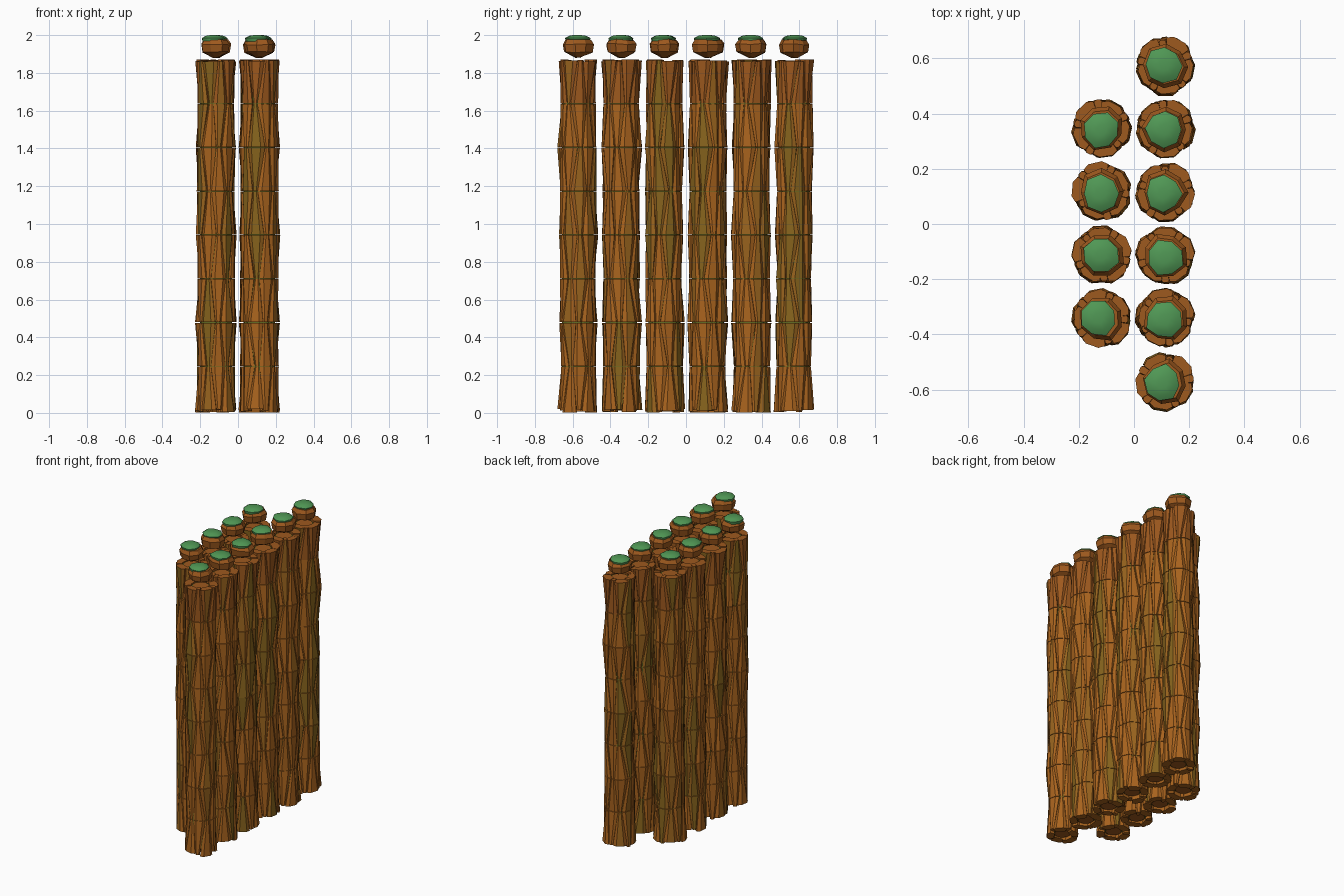
import bpy, bmesh, math, random

if "Cube" in bpy.data.objects:
    bpy.data.objects.remove(bpy.data.objects["Cube"])

random.seed(7)


def material(name, rgb):
    m = bpy.data.materials.new(name)
    m.diffuse_color = (*rgb, 1)
    m.use_nodes = True
    m.node_tree.nodes["Principled BSDF"].inputs["Base Color"].default_value = m.diffuse_color
    return m


BROWN = material("bark brown", (0.40, 0.127, 0.013))
OLIVE = material("bark olive", (0.24, 0.125, 0.012))
TAN = material("bark olive brown", (0.32, 0.127, 0.013))
RED = material("bark red brown", (0.34, 0.10, 0.013))
SEAM = material("moss seam", (0.12, 0.15, 0.018))
GREEN = material("moss green", (0.08, 0.31, 0.09))


def finish(bm, name, mats, loc, angle=None):
    bmesh.ops.recalc_face_normals(bm, faces=bm.faces[:])
    me = bpy.data.meshes.new(name)
    bm.to_mesh(me)
    bm.free()
    for m in mats:
        me.materials.append(m)
    ob = bpy.data.objects.new(name, me)
    ob.location = loc
    bpy.context.collection.objects.link(ob)
    if angle:
        bpy.ops.object.select_all(action='DESELECT')
        ob.select_set(True)
        bpy.context.view_layer.objects.active = ob
        bpy.ops.object.shade_smooth_by_angle(angle=math.radians(angle))
    return ob


def polar(a, r, z):
    return (r * math.cos(a), r * math.sin(a), z)


def loft(bm, rings, mats=(0,)):
    """Join closed rings of points and cap both ends; mats cycle around the sides."""
    vs = [[bm.verts.new(p) for p in ring] for ring in rings]
    n = len(vs[0])
    for cap in (vs[0][::-1], vs[-1]):
        bm.faces.new(cap).material_index = mats[0]
    for lo, hi in zip(vs, vs[1:]):
        for i in range(n):
            j = (i + 1) % n
            f = bm.faces.new((lo[i], lo[j], hi[j], hi[i]))
            f.material_index = mats[i % len(mats)]


SEGS, PLATES = 8, 10
LEVELS = [0.015 + k * 0.2318 for k in range(SEGS + 1)]


def bark(loc):
    """Stacked rings of tapering plates; wide ends meet to form lens shapes."""
    bm = bmesh.new()
    start = random.uniform(0, 6.28)
    turn = [random.uniform(-0.10, 0.10) for _ in LEVELS]
    rad = [[0.098 + (0.006 if k % 2 == 0 else -0.002) + random.uniform(-0.007, 0.007)
            for _ in range(PLATES)] for k in range(SEGS + 1)]
    rad[0] = [random.uniform(0.102, 0.112) for _ in range(PLATES)]
    tint = [[random.choice((0, 0, 0, 1, 2)) for _ in range(SEGS + 2)]
            for _ in range(PLATES)]
    for k in range(SEGS):
        for i in range(PLATES):
            rings = []
            for lev in (k, k + 1):
                wide = (i + lev) % 2 == 0
                half = math.radians(26.7 if wide else 8.5)
                a = start + turn[lev] + i * math.tau / PLATES
                r = rad[lev][i] * (1.0 if wide else 0.95)
                z = LEVELS[lev] + (0.0015 if lev == k else -0.0015)
                inner = 0.06
                if lev == 0:
                    z = random.uniform(0.001, 0.02)
                elif lev == SEGS:
                    z += random.uniform(-0.008, 0.004)
                rings.append([polar(a - half, inner, z),
                              polar(a - half, r * 0.93, z),
                              polar(a - half * 0.5, r, z),
                              polar(a + half * 0.5, r, z),
                              polar(a + half, r * 0.93, z),
                              polar(a + half, inner, z)])
            # both halves of one lens share the tint of its middle strip
            t = tint[i][k if (i + k) % 2 == 0 else k + 1]
            base = 3 if k == SEGS - 1 else 0
            side = 2 if t == 1 else base
            loft(bm, rings, (base, side, t or base, side, base, base))
    finish(bm, "trunk_bark", [BROWN, OLIVE, TAN, RED], loc, 28)


def core(loc):
    """Mossy inner trunk showing in the gaps, with plain ends."""
    bm = bmesh.new()
    loft(bm, [[polar(i * math.tau / 16, r, z) for i in range(16)]
              for r, z in ((0.05, 0.025), (0.084, 0.05), (0.084, 1.84), (0.05, 1.855))])
    for f in bm.faces:
        if len(f.verts) > 4:
            f.material_index = 1
    finish(bm, "trunk_core", [SEAM, RED], loc)


def top_cap(loc):
    """Faceted stump knob with a moss cushion on it."""
    start = random.uniform(0, 6.28)
    n = 8
    jit = [random.uniform(0.92, 1.08) for _ in range(n)]
    bm = bmesh.new()
    loft(bm, [[polar(start + i * math.tau / n, r * jit[i],
                     z + random.uniform(-0.004, 0.004)) for i in range(n)]
              for r, z in ((0.018, 1.882), (0.074, 1.91), (0.081, 1.952), (0.066, 1.975))])
    finish(bm, "stump_knob", [RED], loc)
    bm = bmesh.new()
    dx, dy = random.uniform(-0.012, 0.0), random.uniform(-0.010, 0.004)
    loft(bm, [[polar(start + i * math.tau / n, r * jit[i], z) for i in range(n)]
              for r, z in ((0.062, 1.965), (0.066, 1.984), (0.045, 1.996), (0.02, 2.0))])
    finish(bm, "moss_cushion", [GREEN], (loc[0] + dx, loc[1] + dy, 0), 60)


# two staggered rows of trunks
spots = [(0.113, y) for y in (-0.573, -0.343, -0.115, 0.115, 0.345, 0.573)]
spots += [(-0.117, y) for y in (-0.343, -0.113, 0.117, 0.348)]
for x, y in spots:
    bark((x, y, 0))
    core((x, y, 0))
    top_cap((x, y, 0))
